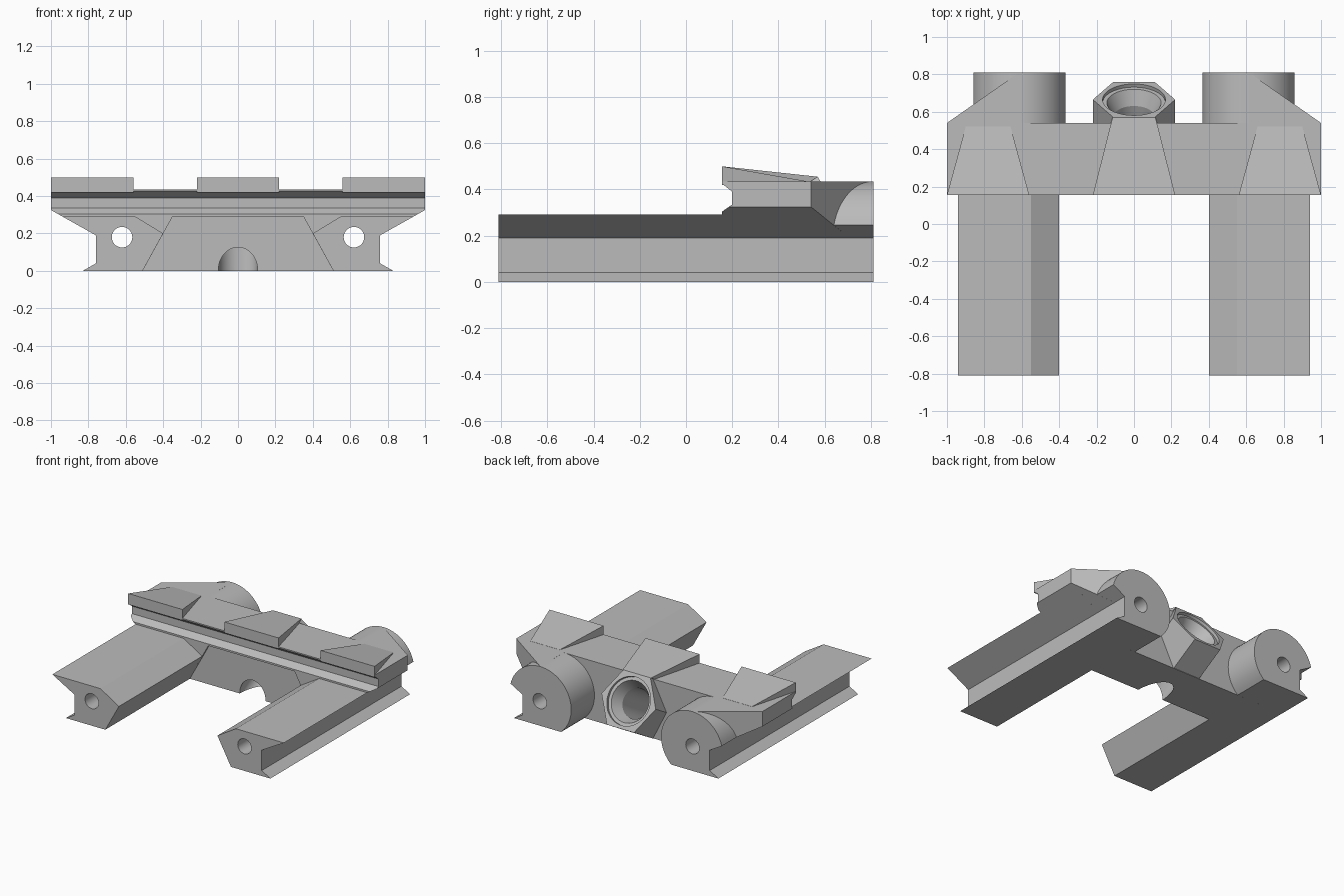
import bpy, bmesh, math
from mathutils import Vector

if "Cube" in bpy.data.objects:
    bpy.data.objects.remove(bpy.data.objects["Cube"], do_unlink=True)

grey = bpy.data.materials.new("plain grey")
grey.use_nodes = True
grey.diffuse_color = (0.5, 0.5, 0.5, 1)
grey.node_tree.nodes["Principled BSDF"].inputs["Base Color"].default_value = (0.5, 0.5, 0.5, 1)


def loft(name, *rings):
    """Closed solid through rings of equal point count."""
    bm = bmesh.new()
    loops = [[bm.verts.new(p) for p in ring] for ring in rings]
    n = len(loops[0])
    for a, b in zip(loops, loops[1:]):
        for i in range(n):
            j = (i + 1) % n
            bm.faces.new((a[i], a[j], b[j], b[i]))
    bm.faces.new(loops[0])
    bm.faces.new(loops[-1])
    bmesh.ops.remove_doubles(bm, verts=bm.verts[:], dist=1e-5)
    bmesh.ops.recalc_face_normals(bm, faces=bm.faces[:])
    mesh = bpy.data.meshes.new(name)
    bm.to_mesh(mesh)
    bm.free()
    mesh.materials.append(grey)
    obj = bpy.data.objects.new(name, mesh)
    bpy.context.collection.objects.link(obj)
    return obj


def prism(name, outline, y0, y1, side=1):
    """Extrude an (x, z) outline along y; y1 may depend on x."""
    end = y1 if callable(y1) else (lambda x: y1)
    return loft(name, [(side * x, y0, z) for x, z in outline],
                [(side * x, end(x), z) for x, z in outline])


# Tilted socket axis
TILT = math.radians(30)
AXIS = Vector((0, math.cos(TILT), math.sin(TILT)))
UP = Vector((0, -math.sin(TILT), math.cos(TILT)))
MOUTH = Vector((0, 0.665, 0.29))


def axial(name, sides, *steps):
    """Turned solid on the socket axis from (offset, radius) steps."""
    angles = [math.tau * i / sides for i in range(sides)]
    return loft(name, *[[MOUTH + AXIS * d + r * (Vector((math.cos(a), 0, 0)) + UP * math.sin(a))
                         for a in angles] for d, r in steps])


def cut(obj, *cutters):
    bpy.context.view_layer.objects.active = obj
    for c in cutters:
        m = obj.modifiers.new("cut", "BOOLEAN")
        m.operation, m.solver, m.object = "DIFFERENCE", "EXACT", c
        bpy.ops.object.modifier_apply(modifier=m.name)


# Cutters
def bore(side):
    pts = [(0.62 + 0.055 * math.cos(math.tau * i / 32), 0.18 + 0.055 * math.sin(math.tau * i / 32))
           for i in range(32)]
    return prism("bore_cutter", pts, -1, 1, side)


bores = {s: bore(s) for s in (1, -1)}
groove_yz = [(0.1, 0.264), (0.2, 0.335), (0.2, 0.39), (0.1, 0.47)]
groove_yz[0] = (0.1, 0.265)
groove = loft("groove_cutter", *[[(x, y, z) for y, z in groove_yz] for x in (-1.2, 1.2)])
recess = prism("web_cutter", [(-0.51, 0), (-0.35, 0.29), (0.35, 0.29), (0.51, 0),
                              (0.51, -0.1), (-0.51, -0.1)], 0.1, 0.17)
channel = axial("channel_cutter", 48, (-0.9, 0.105), (-0.1, 0.105), (-0.02, 0.145),
                (-0.02, 0.168), (0.05, 0.168))

parts = []

# Cross beam with dovetail groove and recessed web
half = [(0.83, 0), (0.76, 0.04), (0.76, 0.19), (1, 0.325), (1, 0.435)]
body = prism("cross_beam", half + [(-x, z) for x, z in reversed(half)], 0.155, 0.54)
cut(body, groove, recess, bores[1], bores[-1], channel)
parts.append(body)

# Hexagonal socket
socket = axial("hex_socket", 6, (-0.25, 0.22), (0, 0.22))
cut(socket, channel)
parts.append(socket)

# Centre ramp
ramp_yz = [(0.155, 0.42), (0.155, 0.5), (0.57, 0.455), (0.54, 0.435)]
ramp_half = [0.22, 0.22, 0.115, 0.12]
ramp = loft("centre_ramp", *[[(s * w, y, z) for w, (y, z) in zip(ramp_half, ramp_yz)]
                             for s in (-1, 1)])
cut(ramp, channel)
parts.append(ramp)

arm_outline = [(0.51, 0), (0.83, 0), (0.76, 0.04), (0.76, 0.19),
               (0.94, 0.291), (0.55, 0.291), (0.4, 0.2)]
wing_outline = [(0.615, 0.435), (1, 0.435), (1, 0.325), (0.76, 0.19), (0.615, 0.19)]
arc = [math.radians(14 + (227.7 - 14) * i / 40) for i in range(41)]
boss_outline = [(0.615 + 0.25 * math.cos(a), 0.185 + 0.25 * math.sin(a)) for a in arc]
boss_outline += [(0.83, 0), (0.76, 0.04), (0.76, 0.19)]

for side, label in ((1, "left"), (-1, "right")):
    # Arm, rounded rear boss and chamfered wing
    arm = prism(label + "_arm", arm_outline, -0.81, 0.54, side)
    boss = prism(label + "_rear_boss", boss_outline, 0.54, 0.81, side)
    wing = prism(label + "_wing", wing_outline, 0.54, lambda x: 0.54 + 0.7 * (1 - x), side)
    for obj in (arm, boss, wing):
        cut(obj, bores[side])
    # Side ramp, fading into the beam top
    side_ramp = loft(label + "_ramp", *[
        [(side * a, 0.155, 0.42), (side * a, 0.155, 0.5), (side * b, 0.52, 0.436),
         (side * b, 0.52, 0.42)] for a, b in ((0.56, 0.66), (1, 0.9))])
    parts += [arm, boss, wing, side_ramp]

for c in (groove, recess, channel, *bores.values()):
    bpy.data.objects.remove(c, do_unlink=True)

# Smooth the round surfaces, keep edges crisp
bpy.ops.object.select_all(action="DESELECT")
for obj in parts:
    obj.select_set(True)
bpy.context.view_layer.objects.active = body
bpy.ops.object.shade_smooth_by_angle(angle=math.radians(20))
